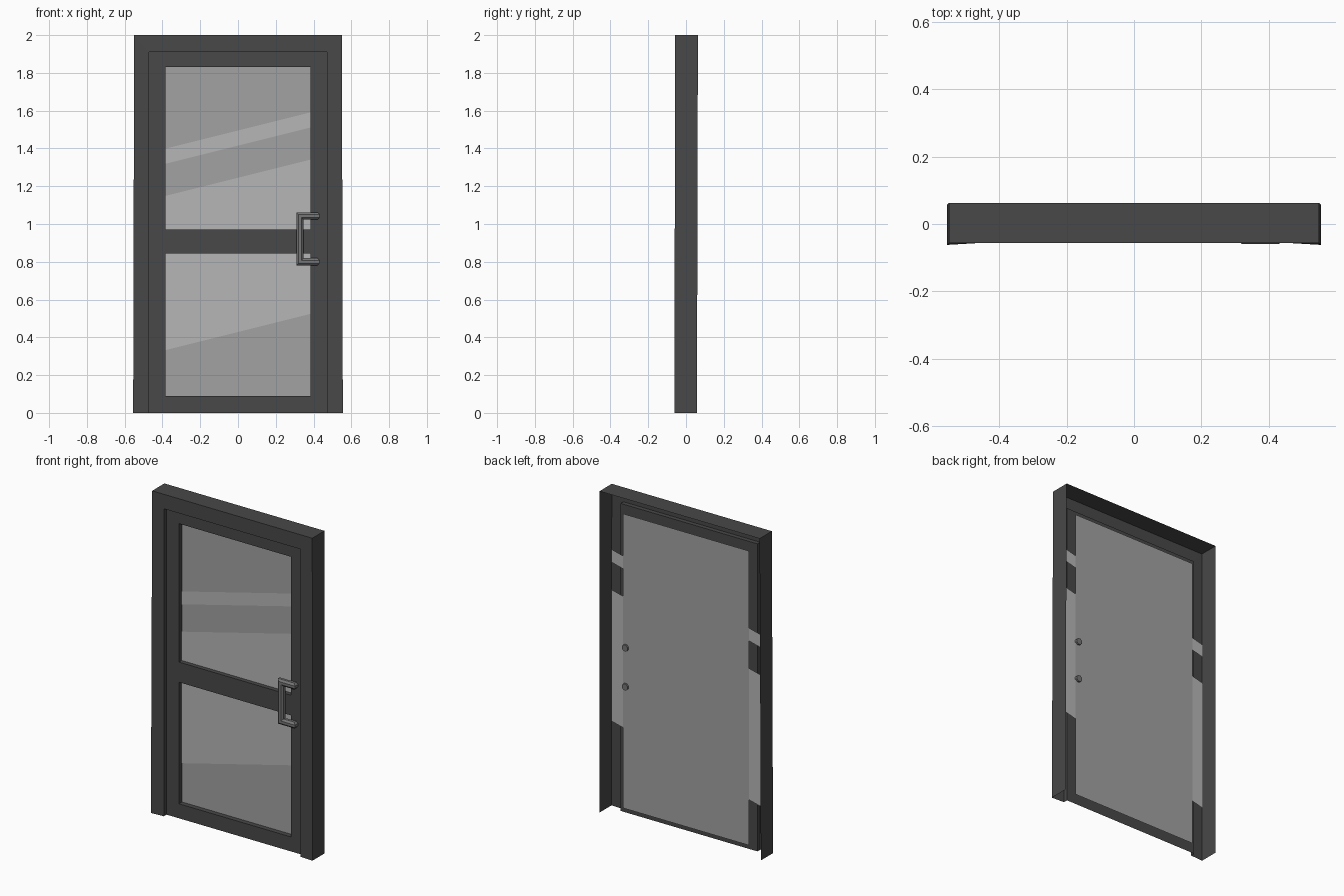
import bpy, bmesh, math
from mathutils import Vector

if "Cube" in bpy.data.objects:
    bpy.data.objects.remove(bpy.data.objects["Cube"])


def material(name, value):
    m = bpy.data.materials.new(name)
    m.diffuse_color = (value, value, value, 1)
    m.use_nodes = True
    m.node_tree.nodes["Principled BSDF"].inputs["Base Color"].default_value = m.diffuse_color
    return m


DARK = material("dark_paint", 0.065)
GLASS = material("frosted_glass", 0.36)
BAND = material("clear_band", 0.47)
METAL = material("metal", 0.18)


def make(name, verts, faces, mat):
    mesh = bpy.data.meshes.new(name)
    mesh.from_pydata(verts, [], faces)
    mesh.materials.append(mat)
    ob = bpy.data.objects.new(name, mesh)
    bpy.context.collection.objects.link(ob)
    return ob


# Door frame: open-backed profile (inset flag, y) carried up, across and down
profile = [(1, -0.03), (1, -0.057), (0, -0.057), (0, 0.063)]
verts = []
for sx, top in ((-1, 0), (-1, 1), (1, 1), (1, 0)):
    for inner, y in profile:
        flare = 0.005 * (1 - top) * (1 - inner)
        verts.append((sx * (0.55 - 0.08 * inner + flare),
                      y - flare,
                      (2.0 - 0.09 * inner) * top))
faces = [(4 * s + i, 4 * s + i + 1, 4 * s + i + 5, 4 * s + i + 4)
         for s in range(3) for i in range(3)]
make("door_frame", verts, faces, DARK)

# Door leaf: sheet with two openings, each with a reveal going back to the glass
xs = [-0.47, -0.385, 0.385, 0.47]
zs = [0, 0.09, 0.845, 0.97, 1.83, 1.91]
FRONT, BACK = -0.03, 0.0
verts, faces = [], []


def quad(*pts):
    faces.append(tuple(range(len(verts), len(verts) + 4)))
    verts.extend(pts)


for i in range(3):
    for j in range(5):
        x0, x1, z0, z1 = xs[i], xs[i + 1], zs[j], zs[j + 1]
        ring = [(x0, z0), (x1, z0), (x1, z1), (x0, z1)]
        if i == 1 and j in (1, 3):
            for k in range(4):
                (ax, az), (bx, bz) = ring[k], ring[(k + 1) % 4]
                quad((ax, FRONT, az), (bx, FRONT, bz), (bx, BACK, bz), (ax, BACK, az))
        else:
            quad(*[(x, FRONT, z) for x, z in ring])
leaf = make("door_leaf", verts, faces, DARK)
bm = bmesh.new()
bm.from_mesh(leaf.data)
bmesh.ops.remove_doubles(bm, verts=bm.verts, dist=1e-5)
bm.to_mesh(leaf.data)
bm.free()

# Glass pane behind the leaf
make("glass_pane", [(-0.433, 0.001, 0.04), (0.433, 0.001, 0.04),
                    (0.433, 0.001, 1.868), (-0.433, 0.001, 1.868)],
     [(0, 1, 2, 3)], GLASS)

# Slanted bands just in front of the glass (heights at the centre line)
W, RISE = 0.513, 0.25 * 0.513
for name, lo, hi in (("narrow_band", 1.415, 1.495), ("wide_band", 0.428, 1.245)):
    make(name, [(-W, -0.003, lo - RISE), (W, -0.003, lo + RISE),
                (W, -0.003, hi + RISE), (-W, -0.003, hi - RISE)],
         [(0, 1, 2, 3)], BAND)

# Pull handle: octagonal tube with mitred corners, ends passing through the leaf
path = [Vector(p) for p in ((0.413, 0.012, 1.042), (0.413, -0.04, 1.042),
                            (0.328, -0.04, 1.042), (0.328, -0.04, 0.8),
                            (0.413, -0.04, 0.8), (0.413, 0.012, 0.8))]
SIDES, R = 8, 0.021
ring = [path[0] + Vector((R * math.cos(a), 0, R * math.sin(a)))
        for a in (math.tau * (k + 0.5) / SIDES for k in range(SIDES))]
verts = list(ring)
for i in range(1, len(path)):
    d = (path[i] - path[i - 1]).normalized()
    n = d + (path[i + 1] - path[i]).normalized() if i + 1 < len(path) else d
    ring = [v + d * ((path[i] - v).dot(n) / d.dot(n)) for v in ring]
    verts += ring
faces = [(SIDES * s + k, SIDES * s + (k + 1) % SIDES,
          SIDES * (s + 1) + (k + 1) % SIDES, SIDES * (s + 1) + k)
         for s in range(len(path) - 1) for k in range(SIDES)]
last = SIDES * (len(path) - 1)
faces += [tuple(reversed(range(SIDES))), tuple(range(last, last + SIDES))]
handle = make("pull_handle", verts, faces, METAL)
bm = bmesh.new()
bm.from_mesh(handle.data)
bmesh.ops.recalc_face_normals(bm, faces=bm.faces)
bm.to_mesh(handle.data)
bm.free()
